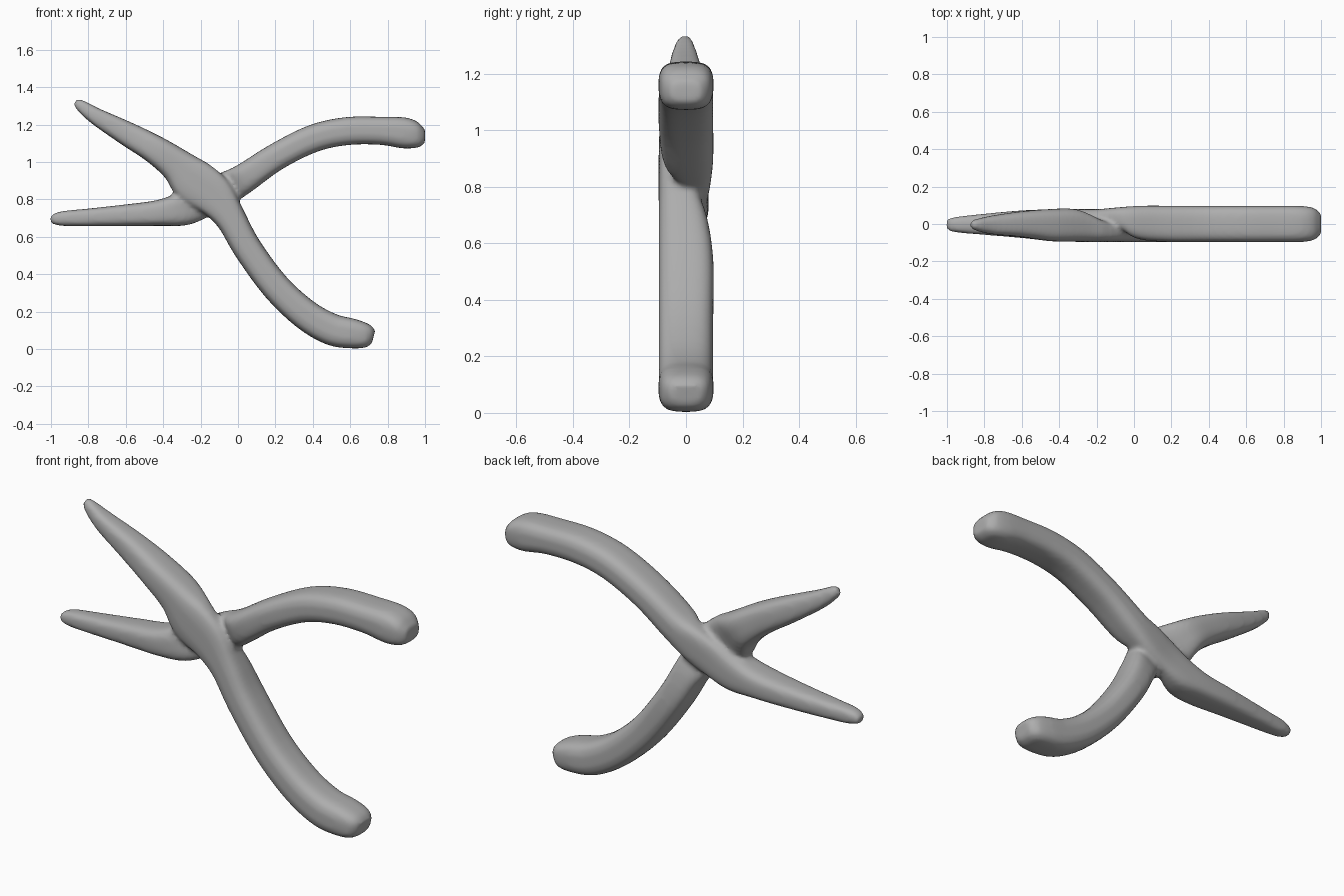
import bpy, bmesh, math
from mathutils import Vector

steel = bpy.data.materials.new("plain grey")
steel.diffuse_color = (0.42, 0.42, 0.42, 1)

# Stations along each arm: x, z, half width, front y, back y
ARM_A = [  # upper jaw, front half of the joint, lower handle
    (-0.872, 1.322, .015, -.020, .015), (-0.845, 1.305, .030, -.035, .025),
    (-0.76, 1.245, .045, -.055, .045), (-0.60, 1.155, .064, -.070, .068),
    (-0.45, 1.070, .076, -.092, .080), (-0.33, 0.985, .092, -.095, .080),
    (-0.24, 0.900, .122, -.097, .035), (-0.13, 0.820, .110, -.097, .010),
    (-0.04, 0.700, .082, -.097, .070), (0.05, 0.540, .077, -.097, .097),
    (0.20, 0.335, .078, -.097, .097), (0.36, 0.185, .082, -.097, .097),
    (0.50, 0.105, .085, -.097, .097), (0.61, 0.083, .080, -.097, .097),
    (0.69, 0.070, .064, -.085, .085), (0.724, 0.062, .038, -.055, .055)]
ARM_B = [  # lower jaw, back half of the joint, upper handle
    (-1.003, 0.690, .018, -.030, .025), (-0.95, 0.697, .038, -.045, .038),
    (-0.80, 0.704, .047, -.058, .055), (-0.60, 0.715, .058, -.075, .073),
    (-0.42, 0.728, .070, -.092, .080), (-0.29, 0.752, .092, -.075, .080),
    (-0.18, 0.800, .092, -.015, .080), (-0.07, 0.855, .090, -.015, .090),
    (0.03, 0.910, .080, -.080, .097), (0.20, 1.025, .073, -.097, .097),
    (0.40, 1.125, .074, -.097, .097), (0.58, 1.165, .075, -.097, .097),
    (0.76, 1.167, .075, -.097, .097), (0.89, 1.155, .083, -.097, .097),
    (0.962, 1.140, .066, -.085, .085), (1.000, 1.138, .036, -.055, .055)]


def spline(pts, steps=4):
    """Catmull-Rom interpolation of the stations."""
    p = [Vector(q) for q in pts]
    p = [p[0] * 2 - p[1]] + p + [p[-1] * 2 - p[-2]]
    out = []
    for i in range(1, len(p) - 2):
        a, b, c, d = p[i - 1:i + 3]
        for k in range(steps):
            t = k / steps
            out.append(0.5 * (2 * b + (c - a) * t + (2 * a - 5 * b + 4 * c - d) * t * t
                              + (3 * b - a - 3 * c + d) * t ** 3))
    return out + [p[-2]]


def sweep(bm, pts, sides=20, power=3.2):
    """Closed tube with a rounded-rectangle section."""
    st = spline(pts)
    rings = []
    for i, s in enumerate(st):
        a, b = st[max(i - 1, 0)], st[min(i + 1, len(st) - 1)]
        t = Vector((b[0] - a[0], b[1] - a[1])).normalized()
        ring = []
        for k in range(sides):
            ang = 2 * math.pi * (k + 0.5) / sides
            u, v = (math.copysign(abs(f) ** (2 / power), f)
                    for f in (math.cos(ang), math.sin(ang)))
            y = (s[3] + s[4]) / 2 + v * (s[4] - s[3]) / 2
            ring.append(bm.verts.new((s[0] - t.y * u * s[2], y, s[1] + t.x * u * s[2])))
        rings.append(ring)
    for r, q in zip(rings, rings[1:]):
        for k in range(sides):
            n = (k + 1) % sides
            bm.faces.new((r[k], r[n], q[n], q[k]))
    bm.faces.new(rings[0][::-1])
    bm.faces.new(rings[-1])


# Both crossed arms, fused with soft fillets at the joint
bm = bmesh.new()
sweep(bm, ARM_A)
sweep(bm, ARM_B)
bmesh.ops.recalc_face_normals(bm, faces=bm.faces)
mesh = bpy.data.meshes.new("crossed_arms")
bm.to_mesh(mesh)
bm.free()
mesh.materials.append(steel)
arms = bpy.data.objects.new("crossed_arms", mesh)
bpy.context.collection.objects.link(arms)

fuse = arms.modifiers.new("fuse", 'REMESH')
fuse.mode = 'VOXEL'
fuse.voxel_size = 0.012
fuse.use_smooth_shade = True
soften = arms.modifiers.new("soften", 'SMOOTH')
soften.factor = 0.5
soften.iterations = 8
